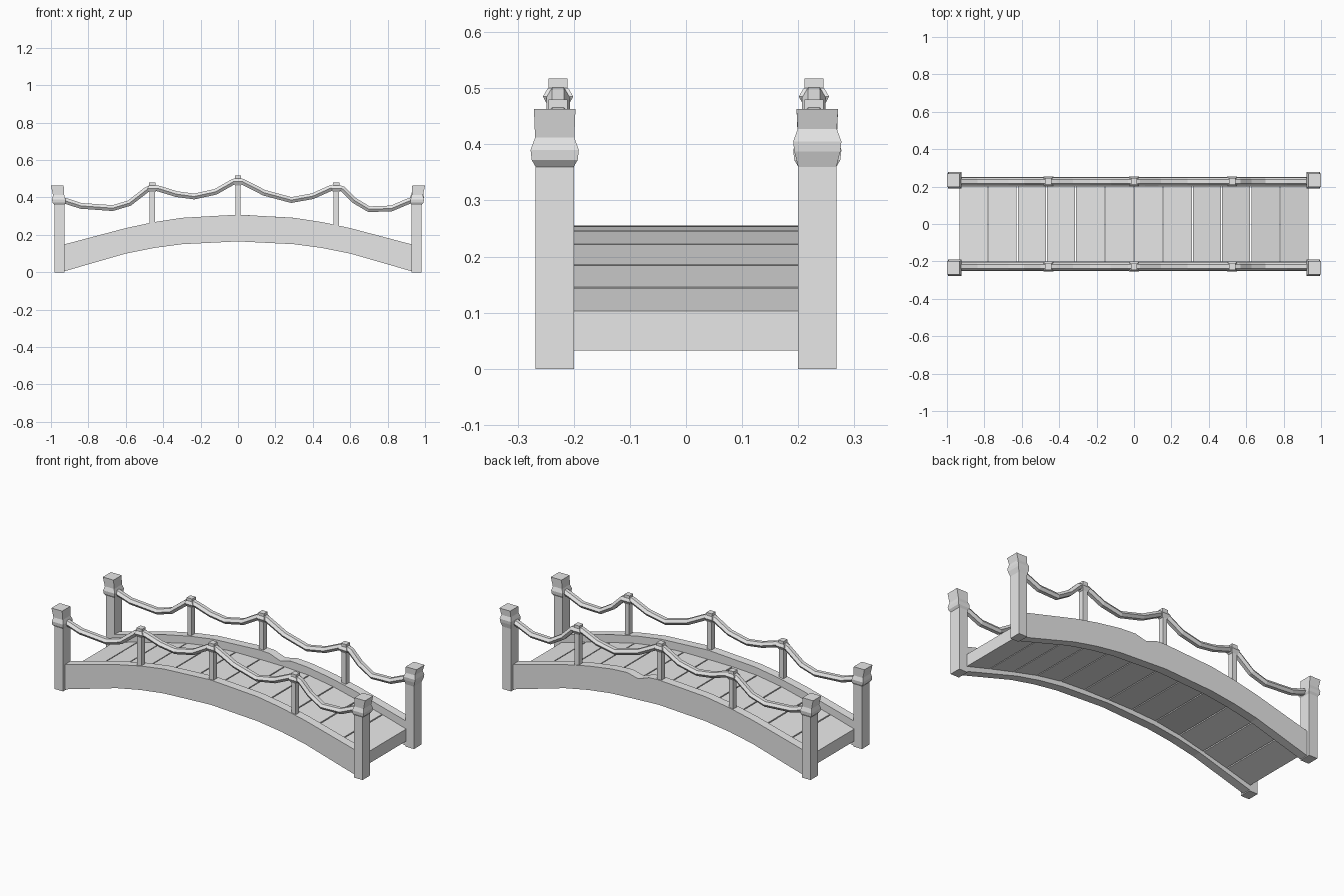
import bpy, bmesh, math
from mathutils import Vector

cube = bpy.data.objects.get("Cube")
if cube:
    bpy.data.objects.remove(cube)

stone = bpy.data.materials.new("grey")
stone.use_nodes = True
grey = (0.8, 0.8, 0.8, 1)
stone.diffuse_color = grey
stone.node_tree.nodes["Principled BSDF"].inputs["Base Color"].default_value = grey


def loft(name, rings):
    """Skin a row of equal-sided rings and close both ends."""
    bm = bmesh.new()
    loops = [[bm.verts.new(p) for p in ring] for ring in rings]
    n = len(loops[0])
    for a, b in zip(loops, loops[1:]):
        for i in range(n):
            j = (i + 1) % n
            bm.faces.new((a[i], a[j], b[j], b[i]))
    bm.faces.new(loops[0])
    bm.faces.new(loops[-1])
    bmesh.ops.recalc_face_normals(bm, faces=bm.faces)
    mesh = bpy.data.meshes.new(name)
    bm.to_mesh(mesh)
    bm.free()
    mesh.materials.append(stone)
    obj = bpy.data.objects.new(name, mesh)
    bpy.context.collection.objects.link(obj)
    return obj


def square(x, y, z, hx, hy):
    return [(x - hx, y - hy, z), (x + hx, y - hy, z),
            (x + hx, y + hy, z), (x - hx, y + hy, z)]


def prism(name, profile, y0, y1):
    return loft(name, [[(x, y, z) for x, z in profile] for y in (y0, y1)])


def interp(points, x):
    x = abs(x)
    for (xa, za), (xb, zb) in zip(points, points[1:]):
        if x <= xb:
            break
    return za + (zb - za) * (x - xa) / (xb - xa)


def mirrored(half):
    return [(-x, z) for x, z in reversed(half[1:])] + half


# Arched side beams, the back one chipped on its top edge
beam_top = [(0, .308), (.3, .291), (.45, .268), (.6, .236), (.94, .146)]
beam_bottom = [(0, .165), (.3, .15), (.45, .13), (.6, .1), (.94, .002)]
chip = [(.06, .305), (.13, .28), (.2, .297)]
for side, s in (("front", -1), ("back", 1)):
    top = mirrored(beam_top)
    if s > 0:
        top = sorted(top + chip)
    prism(side + "_beam", top + mirrored(beam_bottom)[::-1], s * .2, s * .25)

# Tilted deck planks following the arch
deck = [(0, .255), (.156, .254), (.312, .246), (.468, .222),
        (.624, .185), (.78, .145), (.936, .102)]
count, length, gap, thick = 12, .156, .003, .07
for i in range(count):
    x0 = (i - count / 2) * length + gap
    x1 = x0 + length - 2 * gap
    z0, z1 = interp(deck, x0), interp(deck, x1)
    prism("plank_%d" % (i + 1),
          [(x0, z0), (x1, z1), (x1, z1 - thick), (x0, z0 - thick)], -.2, .2)

# Corner posts with a flared collar and a head leaning outwards
post_rings = [(0, .955, .027, .034), (.36, .955, .027, .034),
              (.372, .957, .035, .041), (.39, .958, .036, .043),
              (.412, .959, .030, .035), (.463, .966, .034, .037)]
for side, s in (("front", -1), ("back", 1)):
    for end, e in (("right", -1), ("left", 1)):
        rings = []
        for z, x, hx, hy in post_rings:
            lift = .015 if s > 0 and e > 0 and .36 < z < .42 else 0
            rings.append(square(e * x, s * .234, z + lift, hx, hy))
        loft("%s_%s_corner_post" % (side, end), rings)

# Slim rail posts with flared caps
for side, s in (("front", -1), ("back", 1)):
    for n, (x, z) in enumerate([(-.458, .48), (0, .517), (.525, .48)], 1):
        y = s * .228
        loft("%s_rail_post_%d" % (side, n),
             [square(x, y, interp(beam_top, x) - .03, .014, .016),
              square(x, y, z - .05, .014, .016)])
        loft("%s_rail_cap_%d" % (side, n),
             [square(x, y, z - h, w, w) for h, w in
              ((.052, .016), (.032, .027), (.018, .019), (.017, .017), (0, .017))])

# Sagging rope rails swept along their path
rope = [(-.955, .392), (-.84, .355), (-.67, .343), (-.58, .37), (-.49, .44),
        (-.458, .455), (-.42, .446), (-.33, .418), (-.235, .405), (-.12, .43),
        (-.025, .484), (0, .49), (.025, .484), (.14, .425), (.285, .386),
        (.4, .407), (.5, .452), (.525, .455), (.56, .445), (.62, .385),
        (.7, .337), (.82, .341), (.9, .375), (.955, .395)]
path = [Vector((x, 0, z)) for x, z in rope]
for side, s in (("front", -1), ("back", 1)):
    rings = []
    for i, p in enumerate(path):
        t = (path[min(i + 1, len(path) - 1)] - path[max(i - 1, 0)]).normalized()
        up = Vector((-t.z, 0, t.x))
        ring = []
        for k in range(6):
            a = k * math.pi / 3
            ring.append(p + Vector((0, s * .228 + .021 * math.cos(a), 0))
                        + up * (.018 * math.sin(a)))
        rings.append(ring)
    loft(side + "_rope", rings)
